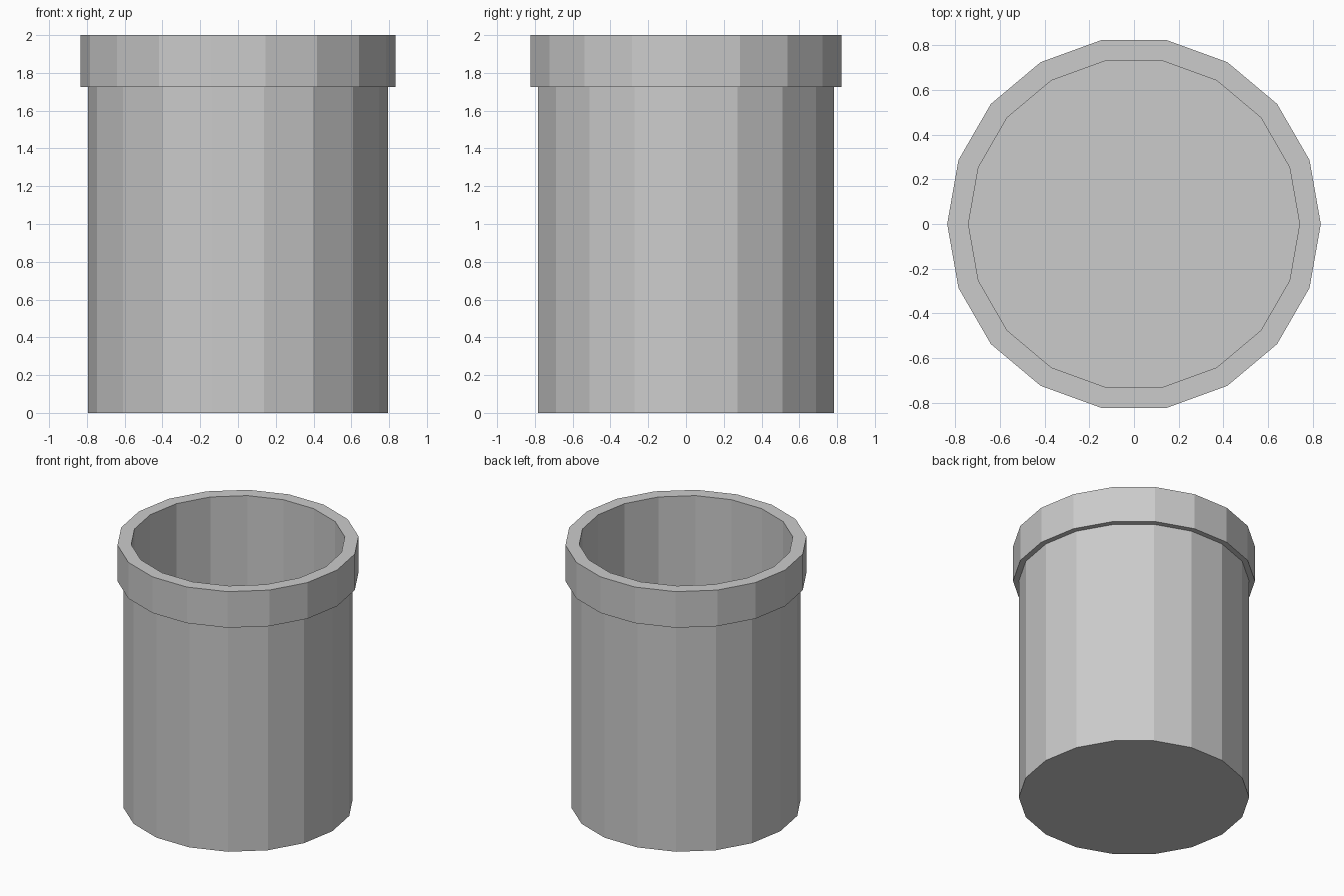
import bpy
import bmesh
from math import cos, sin, tau

if "Cube" in bpy.data.objects:
    bpy.data.objects.remove(bpy.data.objects["Cube"])

SIDES = 18

# Half section of the cup: outer wall, raised rim, inner wall, floor (radius, height)
PROFILE = [
    (0.795, 0.0), (0.795, 1.725),
    (0.835, 1.725), (0.835, 2.0),
    (0.74, 2.0), (0.74, 0.06),
]


def ring(bm, radius, z):
    return [bm.verts.new((radius * cos(tau * i / SIDES), radius * sin(tau * i / SIDES), z))
            for i in range(SIDES)]


# Cup turned from the section
bm = bmesh.new()
rings = [ring(bm, r, z) for r, z in PROFILE]
for a, b in zip(rings, rings[1:]):
    for i in range(SIDES):
        j = (i + 1) % SIDES
        bm.faces.new((a[i], a[j], b[j], b[i]))

# Underside and inner floor
bm.faces.new(rings[0][::-1])
bm.faces.new(rings[-1])
bmesh.ops.recalc_face_normals(bm, faces=bm.faces)

mesh = bpy.data.meshes.new("rimmed_cup")
bm.to_mesh(mesh)
bm.free()
cup = bpy.data.objects.new("rimmed_cup", mesh)
bpy.context.collection.objects.link(cup)
